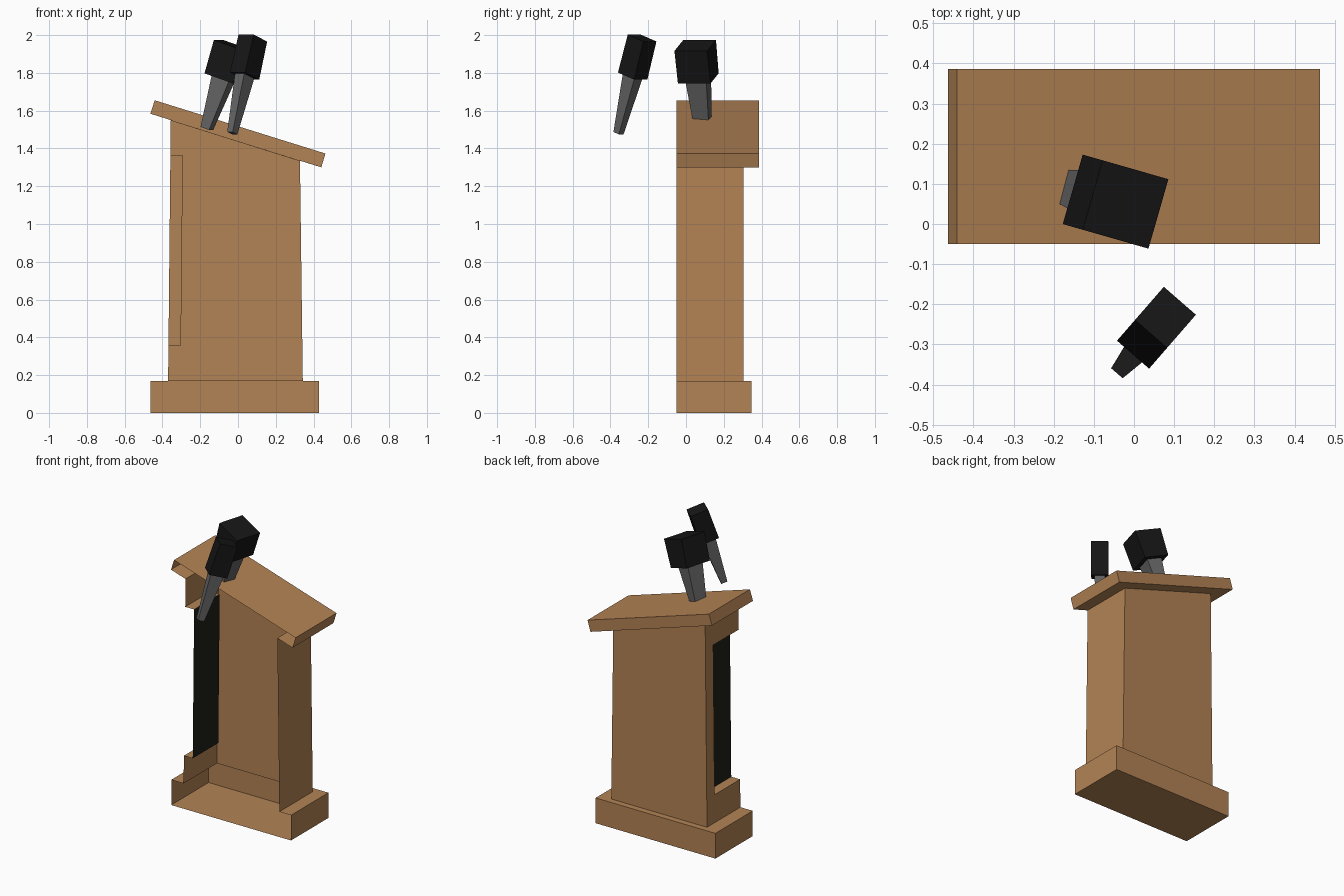
import bpy, bmesh, math
from mathutils import Matrix, Vector

if "Cube" in bpy.data.objects:
    bpy.data.objects.remove(bpy.data.objects["Cube"])

FRONT = -0.05   # the lectern shell is open at this plane


def material(name, rgb):
    m = bpy.data.materials.new(name)
    m.diffuse_color = (*rgb, 1)
    m.use_nodes = True
    m.node_tree.nodes["Principled BSDF"].inputs["Base Color"].default_value = m.diffuse_color
    return m


WOOD = material("wood", (0.45, 0.227, 0.09))
DARK = material("dark_panel", (0.013, 0.014, 0.009))
GREY = material("stem_grey", (0.13, 0.13, 0.13))
BLACK = material("head_black", (0.008, 0.008, 0.008))


def finish(name, bm, mat):
    bmesh.ops.recalc_face_normals(bm, faces=bm.faces)
    me = bpy.data.meshes.new(name)
    bm.to_mesh(me)
    bm.free()
    me.materials.append(mat)
    ob = bpy.data.objects.new(name, me)
    bpy.context.collection.objects.link(ob)
    return ob


# Lectern: stacked half-rings (left x, left z, right x, right z, back y)
LEVELS = [
    (-0.462, 0, 0.43, 0, 0.347),               # plinth bottom
    (-0.462, 0.17, 0.43, 0.17, 0.347),         # plinth top
    (-0.37, 0.17, 0.343, 0.17, 0.305),         # body bottom
    (-0.356, 1.55, 0.328, 1.335, 0.305),       # body top
    (-0.464, 1.584, 0.441, 1.30, 0.386),       # board underside
    (-0.441, 1.655, 0.463, 1.373, 0.386),      # board top
]
BODY = 2
bm = bmesh.new()
rings = [[bm.verts.new(p) for p in ((xl, FRONT, zl), (xl, back, zl), (xr, back, zr), (xr, FRONT, zr))]
         for xl, zl, xr, zr, back in LEVELS]
for i, (lo, hi) in enumerate(zip(rings, rings[1:])):
    for j in range(3):
        if (i, j) != (BODY, 0):                # left body wall is made below
            bm.faces.new((lo[j], lo[j + 1], hi[j + 1], hi[j]))
bm.faces.new(rings[0])
bm.faces.new(rings[-1])

# Left wall with a recess running out to the open front
Z0, Z1, YR = 0.357, 1.362, 0.222


def wall_x(z):
    return -0.37 + 0.014 * (z - 0.17) / 1.38


corners = ((FRONT, Z1), (YR, Z1), (YR, Z0), (FRONT, Z0))
outer = [bm.verts.new((wall_x(z), y, z)) for y, z in corners]
inner = [bm.verts.new((wall_x(z) + 0.066, y, z)) for y, z in corners]
lo, hi = rings[BODY], rings[BODY + 1]
bm.faces.new([lo[0], lo[1], hi[1], hi[0]] + outer)
for j in range(3):
    bm.faces.new((outer[j], outer[j + 1], inner[j + 1], inner[j]))
panel_pts = [v.co.copy() for v in inner]
finish("lectern_shell", bm, WOOD)

# Dark panel at the bottom of the recess
bm = bmesh.new()
panel = bm.faces.new([bm.verts.new(p) for p in panel_pts])
panel_ob = finish("recess_panel", bm, DARK)
if panel_ob.data.polygons[0].normal.x > 0:
    panel_ob.data.flip_normals()


def tapered_box(name, matrix, z0, size0, z1, size1, mat):
    bm = bmesh.new()
    bmesh.ops.create_cube(bm, size=1)
    for v in bm.verts:
        z, (w, d) = (z0, size0) if v.co.z < 0 else (z1, size1)
        v.co = Vector((v.co.x * w, v.co.y * d, z))
    bm.transform(matrix)
    finish(name, bm, mat)


def microphone(name, joint, lean_dir, tilt, stem, stem0, stem1, head, head0, head1):
    # local z is the axis, local y the leaning direction, origin where stem meets head
    m = (Matrix.Translation(joint)
         @ Matrix.Rotation(math.radians(lean_dir - 90), 4, 'Z')
         @ Matrix.Rotation(math.radians(-tilt), 4, 'X'))
    tapered_box(name + "_stem", m, -stem, stem0, 0, stem1, GREY)
    tapered_box(name + "_head", m, 0, head0, head, head1, BLACK)


# Microphones
microphone("front_microphone", (0.035, -0.2825, 1.783), 49, 18.2,
           0.318, (0.038, 0.04), (0.065, 0.085),
           0.212, (0.106, 0.12), (0.106, 0.115))
microphone("rear_microphone", (-0.078, 0.065, 1.771), -16, 18.8,
           0.28, (0.08, 0.05), (0.115, 0.1),
           0.184, (0.18, 0.164), (0.18, 0.18))
